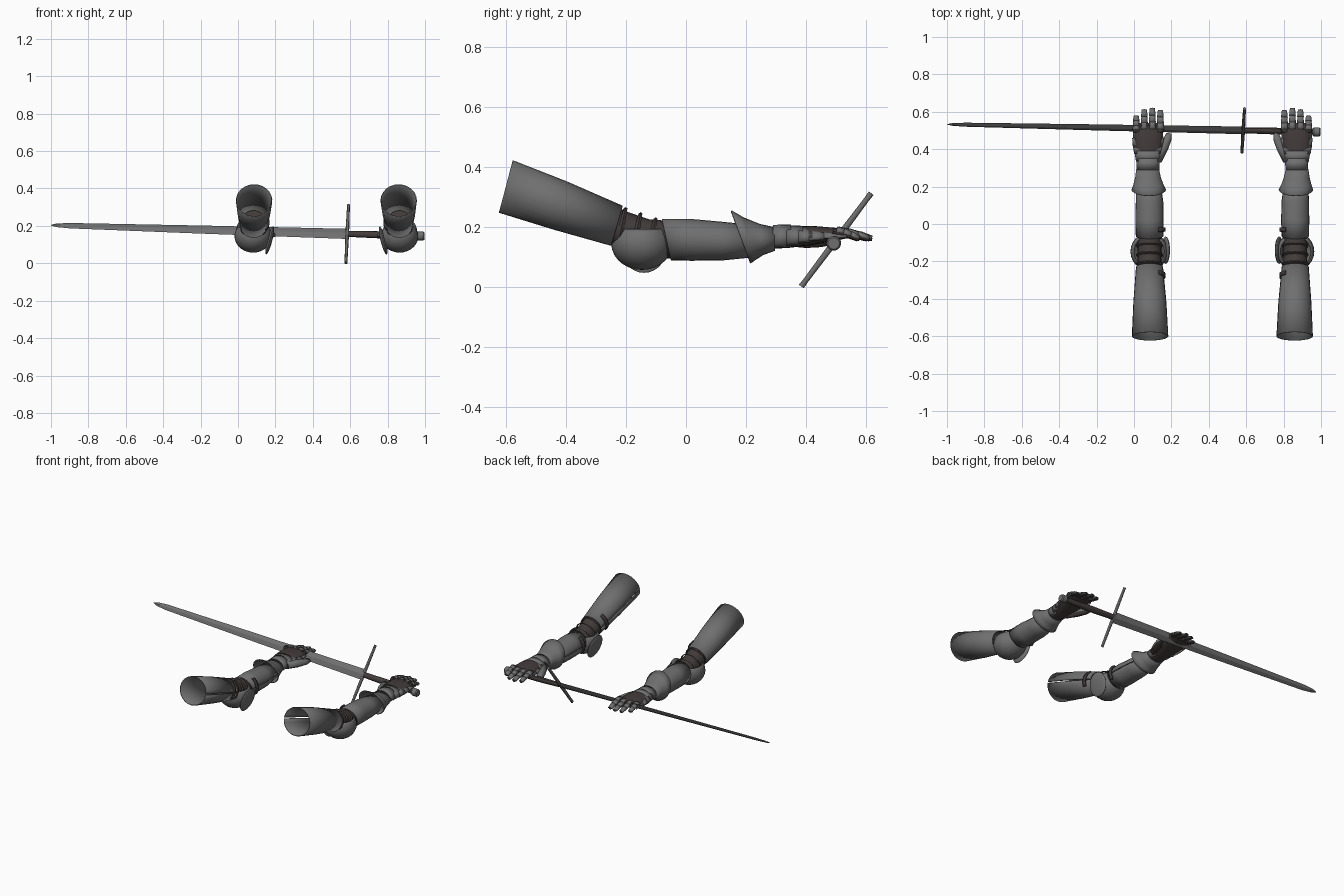
import bpy, bmesh
from math import sin, cos, pi
from mathutils import Vector, Matrix

cube = bpy.data.objects.get("Cube")
if cube:
    bpy.data.objects.remove(cube)


def material(name, rgb):
    m = bpy.data.materials.new(name)
    m.use_nodes = True
    m.diffuse_color = (*rgb, 1)
    bsdf = m.node_tree.nodes["Principled BSDF"]
    bsdf.inputs["Base Color"].default_value = (*rgb, 1)
    return m


STEEL = material("steel", (0.16, 0.16, 0.16))
LEATHER = material("dark leather", (0.055, 0.045, 0.043))


def finish(name, bm, mat, thick=0, angle=0.6):
    bmesh.ops.recalc_face_normals(bm, faces=bm.faces)
    me = bpy.data.meshes.new(name)
    bm.to_mesh(me)
    bm.free()
    me.materials.append(mat)
    ob = bpy.data.objects.new(name, me)
    bpy.context.collection.objects.link(ob)
    if thick:
        mod = ob.modifiers.new("plate", 'SOLIDIFY')
        mod.thickness = thick
        mod.offset = 0
    bpy.ops.object.select_all(action='DESELECT')
    ob.select_set(True)
    bpy.context.view_layer.objects.active = ob
    bpy.ops.object.shade_smooth_by_angle(angle=angle)
    return ob


def skin(rings, closed, caps):
    """Bridge a list of point rings."""
    bm = bmesh.new()
    vs = [[bm.verts.new(p) for p in r] for r in rings]
    n = len(rings[0])
    for a, b in zip(vs, vs[1:]):
        for i in range(n if closed else n - 1):
            j = (i + 1) % n
            bm.faces.new((a[i], a[j], b[j], b[i]))
    if caps:
        bm.faces.new(vs[0])
        bm.faces.new(vs[-1])
    return bm


class Arm:
    """One armoured arm; angle 0 of each section is the thumb side, pi/2 is up."""

    def __init__(self, label, cx, side):
        self.label, self.cx, self.side = label, cx, side

    def loft(self, part, sections, mat, arc=None, n=20, thick=0, caps=False):
        a0, a1 = arc or (0, 2 * pi)
        count = n + 1 if arc else n
        rings = []
        for lx, y, z, rx, rz, tilt in sections:
            ring = []
            for i in range(count):
                a = a0 + (a1 - a0) * i / n
                ring.append((self.cx + self.side * (lx + rx * cos(a)),
                             y + rz * sin(a) * sin(tilt), z + rz * sin(a) * cos(tilt)))
            rings.append(ring)
        bm = skin(rings, arc is None, caps and arc is None)
        return finish(f"{self.label}_{part}", bm, mat, thick)

    def ball(self, part, centre, radii, mat, turn=0, top=None, thick=0):
        bm = bmesh.new()
        bmesh.ops.create_uvsphere(bm, u_segments=24, v_segments=14, radius=1)
        m = Matrix.Rotation(turn * self.side, 4, 'Y') @ Matrix.Diagonal((*radii, 1))
        m = Matrix.Translation((self.cx + self.side * centre[0], *centre[1:])) @ m
        bmesh.ops.transform(bm, matrix=m, verts=bm.verts)
        if top is not None:
            bmesh.ops.bisect_plane(bm, geom=bm.verts[:] + bm.edges[:] + bm.faces[:],
                                   plane_co=(0, 0, top), plane_no=(0, 0, 1), clear_outer=True)
        return finish(f"{self.label}_{part}", bm, mat, thick)


def build_arm(label, cx, side):
    arm = Arm(label, cx, side)
    seam = (0.04, 2 * pi - 0.04)

    # Upper arm plate, open along the inner seam
    arm.loft("upper_arm", [(0.003, -0.6, 0.335, 0.095, 0.088, 0.26),
                           (0.002, -0.42, 0.272, 0.086, 0.081, 0.26),
                           (0, -0.23, 0.204, 0.07, 0.067, 0.28)], STEEL, seam, 24, 0.005)
    # Elbow sleeve with raised bands
    arm.loft("elbow_sleeve", [(0, -0.29, 0.225, 0.064, 0.06, 0.28),
                              (0, -0.2, 0.185, 0.064, 0.064, 0.2),
                              (0, -0.13, 0.162, 0.064, 0.064, 0.1),
                              (0, -0.04, 0.157, 0.064, 0.062, 0)], LEATHER, caps=True)
    for i in range(3):
        y, z = -0.215 + 0.05 * i, 0.197 - 0.017 * i
        arm.loft(f"elbow_band_{i + 1}", [(0, y - 0.01, z, 0.067, 0.066, 0.25),
                                         (0, y, z, 0.073, 0.071, 0.2),
                                         (0, y + 0.01, z, 0.067, 0.066, 0.15)], LEATHER)
    # Elbow cup and its inner wing
    arm.ball("elbow_cup", (-0.002, -0.147, 0.145), (0.098, 0.1, 0.086), STEEL,
             top=0.192, thick=0.004)
    arm.ball("elbow_wing", (0.086, -0.14, 0.122), (0.014, 0.073, 0.077), STEEL, turn=0.25)

    # Forearm plate
    arm.loft("forearm", [(0, -0.065, 0.157, 0.071, 0.068, -0.22),
                         (0, 0.02, 0.157, 0.073, 0.067, 0),
                         (0, 0.12, 0.153, 0.071, 0.062, 0),
                         (-0.005, 0.22, 0.153, 0.062, 0.052, 0)], STEEL, seam, 24, 0.005)
    # Straps across the seams
    for part, y, z, tilt in (("upper_strap", -0.275, 0.22, 0.27), ("lower_strap", -0.03, 0.157, 0)):
        arm.loft(part, [(0.001, y - 0.011, z + 0.003, 0.08, 0.075, tilt),
                        (0.001, y + 0.011, z - 0.003, 0.08, 0.075, tilt)],
                 LEATHER, (-0.6, 0.9), 10, 0.008)

    # Flared gauntlet cuff
    arm.loft("gauntlet_cuff", [(-0.004, 0.182, 0.167, 0.09, 0.092, -0.35),
                               (-0.006, 0.21, 0.161, 0.078, 0.072, -0.28),
                               (-0.008, 0.25, 0.158, 0.066, 0.05, -0.1),
                               (-0.01, 0.295, 0.16, 0.058, 0.037, 0)], STEEL, n=24, thick=0.005)
    # Glove body
    arm.loft("glove", [(-0.01, 0.26, 0.16, 0.053, 0.033, 0),
                       (-0.01, 0.34, 0.165, 0.056, 0.035, 0),
                       (-0.007, 0.42, 0.172, 0.074, 0.032, 0),
                       (-0.007, 0.5, 0.176, 0.076, 0.021, 0),
                       (-0.007, 0.54, 0.177, 0.072, 0.014, 0)], LEATHER, caps=True)
    # Overlapping hand plates: start y, end y, start width, end width
    plates = [(0.29, 0.35, 0.059, 0.06), (0.335, 0.39, 0.063, 0.072),
              (0.375, 0.42, 0.072, 0.08), (0.41, 0.46, 0.079, 0.083),
              (0.45, 0.535, 0.08, 0.079)]
    for i, (y0, y1, w0, w1) in enumerate(plates):
        h = 0.041 - 0.002 * i
        low = 0.9 - 0.2 * i
        arm.loft(f"hand_plate_{i + 1}", [(-0.008, y0, 0.164, w0, h, 0),
                                         (-0.008, y1, 0.166, w1, h - 0.003 * i, 0)],
                 STEEL, (-low, pi + low), 16, 0.004)

    # Fingers: glove tube with plates over the back
    for i, tip in enumerate((0.578, 0.612, 0.62, 0.608)):
        lx = -0.071 + 0.043 * i
        name = f"finger_{i + 1}"

        def at(f, r, lift=0):
            y = 0.49 + (tip - 0.49) * f
            z = 0.186 - 0.012 * f - 0.016 * f * f + lift
            return (lx, y, z, r, r * 0.75, 0.25)
        arm.loft(name, [at(0, 0.017), at(0.5, 0.016), at(0.92, 0.013), at(1, 0.007)],
                 LEATHER, n=10, caps=True)
        for k in range(3):
            f = 0.12 + k * 0.28
            arm.loft(f"{name}_plate_{k + 1}",
                     [at(f, 0.019 - 0.001 * k, 0.002), at(f + 0.31, 0.0165 - 0.002 * k, 0.002)],
                     STEEL, (-0.2, pi + 0.2), 8, 0.003)

    # Thumb and its plate
    thumb = [(0.042, 0.33, 0.157, 0.018, 0.02), (0.07, 0.4, 0.152, 0.025, 0.022),
             (0.094, 0.45, 0.15, 0.019, 0.017), (0.103, 0.485, 0.15, 0.01, 0.01)]
    arm.loft("thumb", [(*t, 0) for t in thumb], LEATHER, n=12, caps=True)
    arm.loft("thumb_plate", [(x, y, z + 0.001, rx + 0.003, rz + 0.003, 0)
                             for x, y, z, rx, rz in thumb], STEEL, (-0.5, pi + 0.3), 10, 0.003)


build_arm("right", 0.083, 1)
build_arm("left", 0.862, -1)

# Sword frame: u runs from tip to pommel, w along the guard, v across the flat
tip, end = Vector((-1, 0.533, 0.204)), Vector((0.998, 0.492, 0.145))
u = (end - tip).normalized()
w = Vector((0, 0.6, 0.8))
w = (w - u * w.dot(u)).normalized()
v = w.cross(u)


def sword_part(name, sections, mat, n, across=None):
    """Sections are (distance, half width on w, half thickness on v)."""
    rings = []
    for d, a, b in sections:
        c = tip + u * d if across is None else tip + u * across + w * d
        e = w if across is None else u
        rings.append([c + e * (a * cos(2 * pi * i / n)) + v * (b * sin(2 * pi * i / n))
                      for i in range(n)])
    finish(name, skin(rings, True, True), mat, angle=0.5)


sword_part("blade", [(0, 0.002, 0.001), (0.03, 0.012, 0.004), (0.1, 0.018, 0.005),
                     (0.8, 0.027, 0.007), (1.59, 0.034, 0.009)], STEEL, 4)
sword_part("guard", [(-0.194, 0.008, 0.01), (-0.17, 0.008, 0.009), (0, 0.01, 0.011),
                     (0.17, 0.008, 0.009), (0.194, 0.008, 0.01)], STEEL, 12, across=1.585)
sword_part("grip", [(1.59, 0.017, 0.014), (1.75, 0.02, 0.017), (1.97, 0.015, 0.013)], LEATHER, 14)
sword_part("pommel", [(1.955, 0.018, 0.018), (1.962, 0.024, 0.024),
                      (1.992, 0.024, 0.024), (1.999, 0.019, 0.019)], STEEL, 18)
